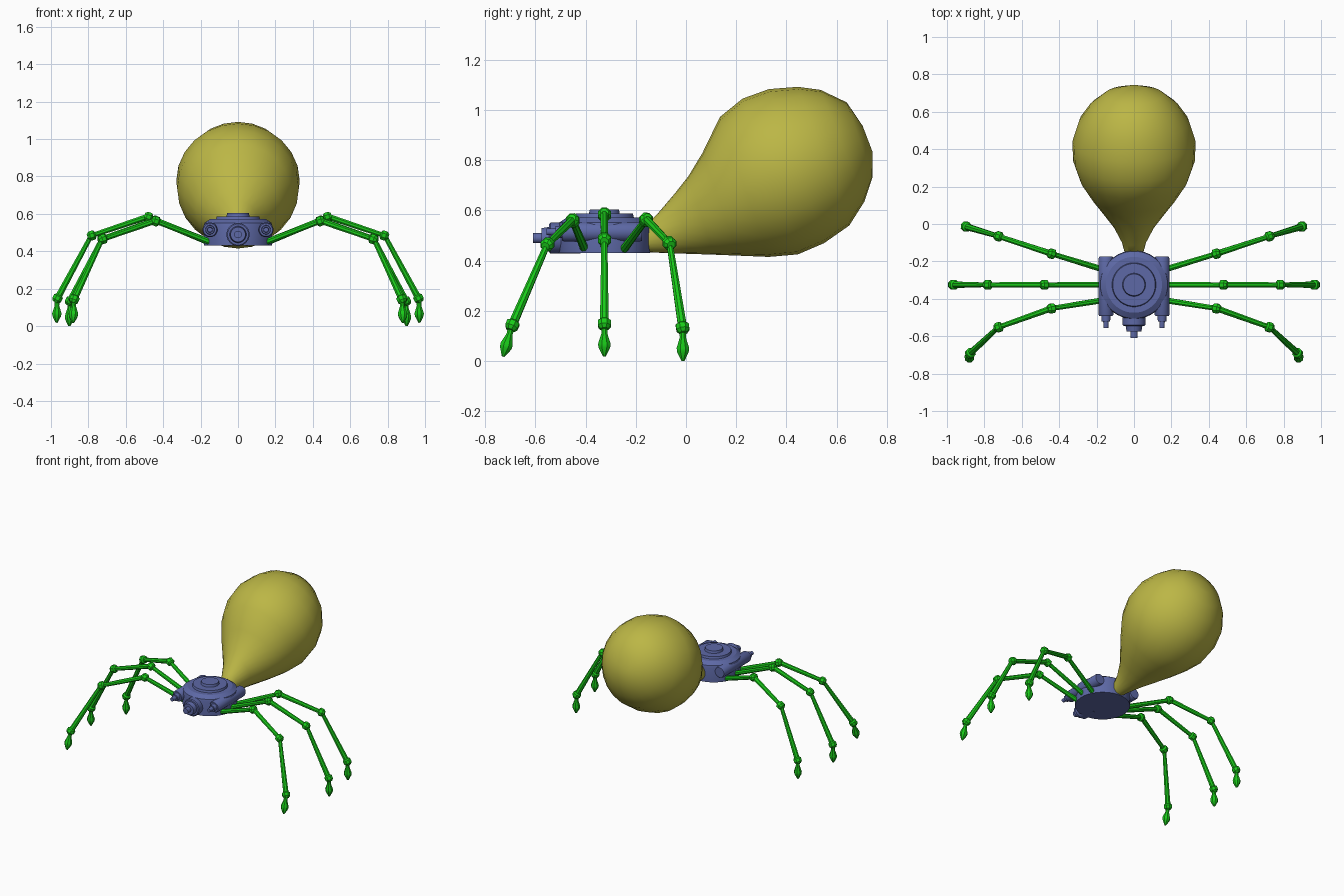
import bpy, bmesh, math
from mathutils import Vector

if "Cube" in bpy.data.objects:
    bpy.data.objects.remove(bpy.data.objects["Cube"])


def material(name, rgb):
    m = bpy.data.materials.new(name)
    m.diffuse_color = (*rgb, 1)
    m.use_nodes = True
    m.node_tree.nodes["Principled BSDF"].inputs["Base Color"].default_value = m.diffuse_color
    return m


BLUE = material("blue_shell", (0.11, 0.14, 0.38))
OLIVE = material("olive_skin", (0.50, 0.47, 0.06))
GREEN = material("green_limb", (0.01, 0.60, 0.01))


def skin(bm, rings):
    """Bridge successive vertex rings and cap both ends."""
    n = len(rings[0])
    for a, b in zip(rings, rings[1:]):
        for i in range(n):
            j = (i + 1) % n
            bm.faces.new((a[i], a[j], b[j], b[i]))
    bm.faces.new(rings[0][::-1])
    bm.faces.new(rings[-1])


def lathe(bm, start, end, profile, sides):
    """Turn (distance, radius) pairs about the line from start to end."""
    start, axis = Vector(start), (Vector(end) - Vector(start)).normalized()
    u = axis.cross(Vector((0, 1, 0)) if abs(axis.y) < 0.9 else Vector((0, 0, 1))).normalized()
    v = axis.cross(u)
    rings = []
    for d, r in profile:
        ring = []
        for i in range(sides):
            a = 2 * math.pi * (i + 0.5) / sides
            ring.append(bm.verts.new(start + axis * d + (u * math.cos(a) + v * math.sin(a)) * r))
        rings.append(ring)
    skin(bm, rings)


def finish(bm, name, mat, angle=32):
    bmesh.ops.recalc_face_normals(bm, faces=bm.faces[:])
    me = bpy.data.meshes.new(name)
    bm.to_mesh(me)
    bm.free()
    me.materials.append(mat)
    ob = bpy.data.objects.new(name, me)
    bpy.context.collection.objects.link(ob)
    bpy.ops.object.select_all(action='DESELECT')
    ob.select_set(True)
    bpy.context.view_layer.objects.active = ob
    bpy.ops.object.shade_smooth_by_angle(angle=math.radians(angle))
    return ob


# Round hull with stepped hatch on top
bm = bmesh.new()
lathe(bm, (0, -0.325, 0), (0, -0.325, 1),
      [(0.43, 0.182), (0.535, 0.184), (0.552, 0.18), (0.572, 0.15), (0.572, 0.118),
       (0.587, 0.114), (0.587, 0.062), (0.604, 0.058)], 32)
finish(bm, "hull", BLUE)

# Central front nozzle
bm = bmesh.new()
lathe(bm, (0, -0.42, 0.49), (0, -1, 0.49),
      [(0, 0.062), (0.12, 0.062), (0.125, 0.056), (0.125, 0.045), (0.155, 0.04),
       (0.155, 0.02), (0.19, 0.02)], 20)
finish(bm, "front_nozzle", BLUE)

# Side pods with small nozzles
for side, s in (("left", -1), ("right", 1)):
    bm = bmesh.new()
    lathe(bm, (s * 0.15, -0.175, 0.515), (s * 0.15, -1, 0.515),
          [(0, 0.036), (0.01, 0.04), (0.31, 0.04), (0.318, 0.035), (0.318, 0.025),
           (0.345, 0.023), (0.345, 0.015), (0.38, 0.013)], 16)
    finish(bm, side + "_pod", BLUE)

# Pear-shaped abdomen: (top y, top z, bottom y, bottom z, half width)
SECTIONS = [
    (-0.17, 0.53, -0.17, 0.435, 0.045), (-0.115, 0.585, -0.08, 0.430, 0.065),
    (-0.045, 0.667, 0.02, 0.427, 0.11), (0.01, 0.737, 0.11, 0.424, 0.165),
    (0.065, 0.828, 0.21, 0.420, 0.225), (0.135, 0.972, 0.33, 0.415, 0.288),
    (0.225, 1.045, 0.445, 0.425, 0.325), (0.33, 1.083, 0.55, 0.470, 0.330),
    (0.445, 1.092, 0.65, 0.540, 0.295), (0.535, 1.080, 0.71, 0.635, 0.240),
    (0.64, 1.030, 0.742, 0.730, 0.158), (0.703, 0.937, 0.743, 0.832, 0.055)]
bm = bmesh.new()
rings = []
for ty, tz, by, bz, w in SECTIONS:
    top, bot = Vector((0, ty, tz)), Vector((0, by, bz))
    mid, half = (top + bot) / 2, (top - bot) / 2
    rings.append([bm.verts.new(mid + half * math.cos(a) + Vector((w * math.sin(a), 0, 0)))
                  for a in (2 * math.pi * i / 24 for i in range(24))])
skin(bm, rings)
finish(bm, "abdomen", OLIVE, 50)

# Jointed legs: root, hip, knee, ankle, toe
LEGS = {
    "front": [(0.15, -0.405, 0.45), (0.444, -0.452, 0.562), (0.727, -0.553, 0.463),
              (0.877, -0.693, 0.140), (0.882, -0.728, 0.018)],
    "middle": [(0.15, -0.325, 0.45), (0.482, -0.325, 0.585), (0.785, -0.325, 0.483),
               (0.967, -0.325, 0.145), (0.970, -0.325, 0.018)],
    "back": [(0.15, -0.248, 0.445), (0.444, -0.158, 0.565), (0.727, -0.065, 0.468),
             (0.900, -0.013, 0.130), (0.902, -0.012, 0.0)]}
for name, path in LEGS.items():
    for side, s in (("left", -1), ("right", 1)):
        pts = [Vector((s * x, y, z)) for x, y, z in path]
        bm = bmesh.new()
        # Tapered limb segments with a collared joint at each far end
        for k, (a, b) in enumerate(zip(pts[:3], pts[1:4])):
            L = (b - a).length
            r0, r1 = ((0.017, 0.014), (0.017, 0.014), (0.013, 0.019))[k]
            lathe(bm, a, b, [(0, r0), (L, r1)], 8)
            lathe(bm, a, b, [(L - 0.024, 0.018), (L - 0.016, 0.028), (L + 0.006, 0.028),
                             (L + 0.02, 0.017)], 8)
        # Spear-shaped foot
        L = (pts[4] - pts[3]).length
        lathe(bm, pts[3], pts[4], [(0, 0.014), (0.035, 0.013), (L * 0.6, 0.027),
                                   (L * 0.72, 0.025), (L, 0.006)], 8)
        finish(bm, f"{name}_{side}_leg", GREEN)
